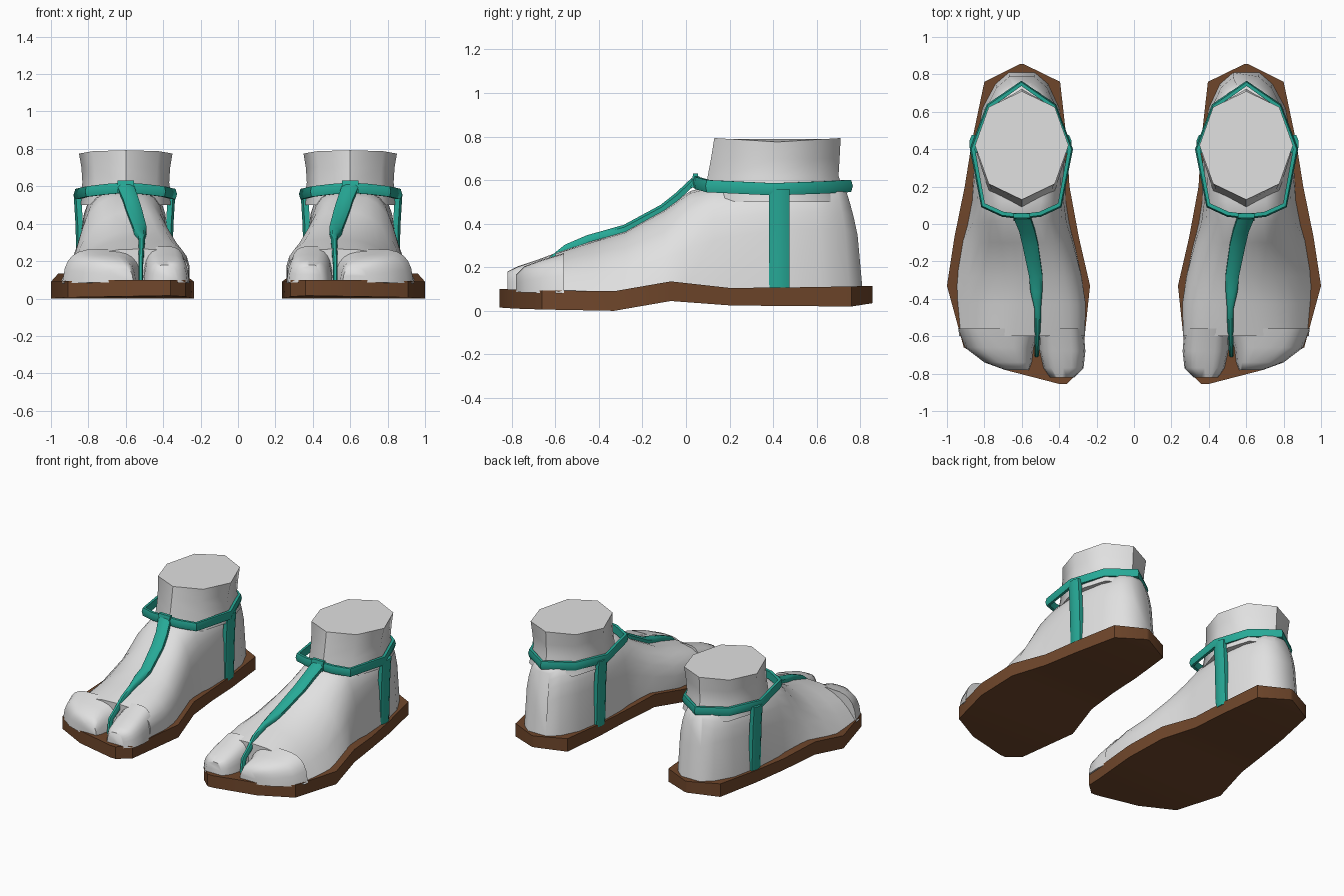
import bpy, math
from mathutils import Vector

if "Cube" in bpy.data.objects:
    bpy.data.objects.remove(bpy.data.objects["Cube"])


def material(name, rgb):
    m = bpy.data.materials.new(name)
    m.diffuse_color = (*rgb, 1)
    m.use_nodes = True
    m.node_tree.nodes["Principled BSDF"].inputs["Base Color"].default_value = m.diffuse_color
    return m


SKIN = material("pale grey", (0.75, 0.75, 0.75))
TEAL = material("teal strap", (0.02, 0.40, 0.31))
BROWN = material("brown sole", (0.16, 0.062, 0.024))


def loft(name, rings, mat, loop=False, angle=40):
    """Skin a list of equal-length point rings; mirrored to make the pair."""
    n, count = len(rings[0]), len(rings)
    verts = [p for r in rings for p in r]
    faces = []
    for i in range(count if loop else count - 1):
        a, b = i * n, (i + 1) % count * n
        for j in range(n):
            k = (j + 1) % n
            faces.append((a + j, a + k, b + k, b + j))
    if not loop:
        faces += [tuple(range(n)), tuple(range((count - 1) * n, count * n))]
    mesh = bpy.data.meshes.new(name)
    mesh.from_pydata(verts, [], faces)
    mesh.materials.append(mat)
    ob = bpy.data.objects.new(name, mesh)
    bpy.context.collection.objects.link(ob)
    bpy.ops.object.select_all(action='DESELECT')
    ob.select_set(True)
    bpy.context.view_layer.objects.active = ob
    bpy.ops.object.mode_set(mode='EDIT')
    bpy.ops.mesh.select_all(action='SELECT')
    bpy.ops.mesh.normals_make_consistent(inside=False)
    bpy.ops.object.mode_set(mode='OBJECT')
    bpy.ops.object.shade_smooth_by_angle(angle=math.radians(angle))
    ob.modifiers.new("pair", 'MIRROR').use_mirror_merge = False
    return ob


# Sole: y, inner x, outer x, bottom z, top z
SOLE = [(-0.855, .36, .40, .015, .10), (-0.78, .28, .69, .01, .098),
        (-0.66, .27, .91, .006, .094), (-0.33, .235, 1.0, 0, .09),
        (-0.07, .295, .96, .045, .135), (.2, .345, .905, .025, .105),
        (.45, .36, .865, .022, .107), (.76, .395, .80, .02, .112),
        (.855, .59, .61, .035, .115)]
loft("sole", [[(a, y, lo), (b, y, lo), (b, y, hi), (a, y, hi)]
              for y, a, b, lo, hi in SOLE], BROWN, angle=30)


def sole_top(y):
    for p, q in zip(SOLE, SOLE[1:]):
        if y <= q[0]:
            return p[4] + (q[4] - p[4]) * (y - p[0]) / (q[0] - p[0])
    return SOLE[-1][4]


def arch(y, y_top, top, x0, x1, crest, taper, e, n=12):
    """Arched cross-section standing on the sole, leaning toward y_top."""
    base, mid, half = sole_top(y) - 0.012, (x0 + x1) / 2, (x1 - x0) / 2
    pts = []
    for i in range(n + 1):
        a = math.pi * i / n
        c, t = math.cos(a), math.sin(a) ** e if 0 < i < n else 0
        s = math.copysign(abs(c) ** e, c) * half * (1 - (1 - taper) * t)
        pts.append((mid + (crest - mid) * t + s, y + (y_top - y) * t * t,
                    base + (top - base) * t))
    return pts


# Foot: base y, top y, top z, inner x, outer x, crest x, taper, squareness
FOOT = [(-.60, -.60, .265, .27, .935, .52, .85, .65),
        (-.43, -.43, .32, .26, .95, .51, .80, .72),
        (-.28, -.28, .365, .28, .95, .52, .78, .78),
        (-.10, -.10, .465, .32, .92, .56, .80, .78),
        (.00, .02, .55, .345, .89, .60, .85, .72),
        (.13, .12, .575, .365, .865, .60, .88, .55),
        (.40, .40, .565, .37, .85, .605, .95, .40),
        (.62, .58, .57, .40, .81, .60, .93, .40),
        (.75, .69, .57, .46, .74, .60, .95, .40),
        (.81, .735, .55, .53, .67, .60, .95, .45)]
loft("foot", [arch(*s) for s in FOOT], SKIN, angle=60)

# Toes, split by the thong
BIG = [(-.56, .28, .27, .51), (-.68, .235, .26, .505),
       (-.77, .205, .27, .485), (-.82, .18, .32, .45)]
SMALL = [(-.56, .265, .50, .94), (-.66, .235, .535, .905),
         (-.74, .205, .545, .80), (-.78, .165, .56, .69)]
for name, rows in (("big_toe", BIG), ("small_toes", SMALL)):
    loft(name, [arch(y, y, z, a, b, (a + b) / 2, .9, .6) for y, z, a, b in rows],
         SKIN, angle=60)

# Ankle: z, x radius, y radius, y centre, rise at front and back
ANKLE = [(.50, .25, .33, .41, 0), (.62, .232, .30, .40, 0),
         (.70, .237, .295, .41, 0), (.775, .25, .29, .42, .018)]
rings = []
for z, rx, ry, cy, rise in ANKLE:
    angs = [math.tau * i / 8 for i in range(8)]
    rings.append([(.6 + rx * math.cos(a), cy + ry * math.sin(a),
                   z + rise * abs(math.sin(a))) for a in angs])
loft("ankle", rings, SKIN, angle=50)

# Ankle strap: x offset, y, z round one side, then mirrored to close the ring
HALF = [(0, .04, .592), (.10, .052, .585), (.205, .10, .572), (.262, .40, .558),
        (.175, .63, .566), (0, .752, .573)]
path = HALF + [(-x, y, z) for x, y, z in HALF[-2:0:-1]]
rings = []
for x, y, z in path:
    out = Vector((x, (y - .40) * .75, 0)).normalized()
    p = Vector((.602 + x, y, z))
    rings.append([p + out * o + Vector((0, 0, h)) for o, h in
                  ((-.014, -.028), (.006, -.028), (.014, 0), (.006, .028), (-.014, .028))])
loft("ankle_strap", rings, TEAL, loop=True, angle=50)

# Front strap: x, y, z, half width
FRONT = [(.60, .035, .60, .045), (.572, -.04, .53, .042), (.555, -.11, .475, .042),
         (.525, -.28, .383, .036), (.522, -.36, .36, .032), (.515, -.45, .335, .018),
         (.515, -.55, .292, .016), (.518, -.62, .235, .014), (.52, -.685, .19, .013),
         (.52, -.70, .09, .013)]
rings = []
for i, (x, y, z, w) in enumerate(FRONT):
    a, b = FRONT[max(i - 1, 0)], FRONT[min(i + 1, len(FRONT) - 1)]
    d = Vector((0, b[1] - a[1], b[2] - a[2])).normalized()
    up = Vector((0, d.z, -d.y))
    rings.append([Vector((x + s * w, y, z)) + up * h for s, h in
                  ((-1, -.02), (1, -.02), (1, .002), (.5, .013), (-.5, .013), (-1, .002))])
loft("front_strap", rings, TEAL, angle=50)

# Knot where the front strap meets the ankle strap
loft("strap_knot", [[(.6 + s * .045, y, z) for y, z in
                     ((.02, .565), (.06, .565), (.055, .63), (.033, .63))]
                    for s in (-1, 1)], TEAL)

# Side straps running down to the sole
for name, side in (("inner_side_strap", -1), ("outer_side_strap", 1)):
    rings = []
    for z, off in ((.09, .243), (.25, .248), (.40, .252), (.56, .262)):
        rings.append([(.607 + side * (off + o), .428 + dy, z) for o, dy in
                      ((-.03, -.048), (-.002, -.048), (.01, -.02),
                       (.01, .02), (-.002, .048), (-.03, .048))])
    loft(name, rings, TEAL, angle=50)
